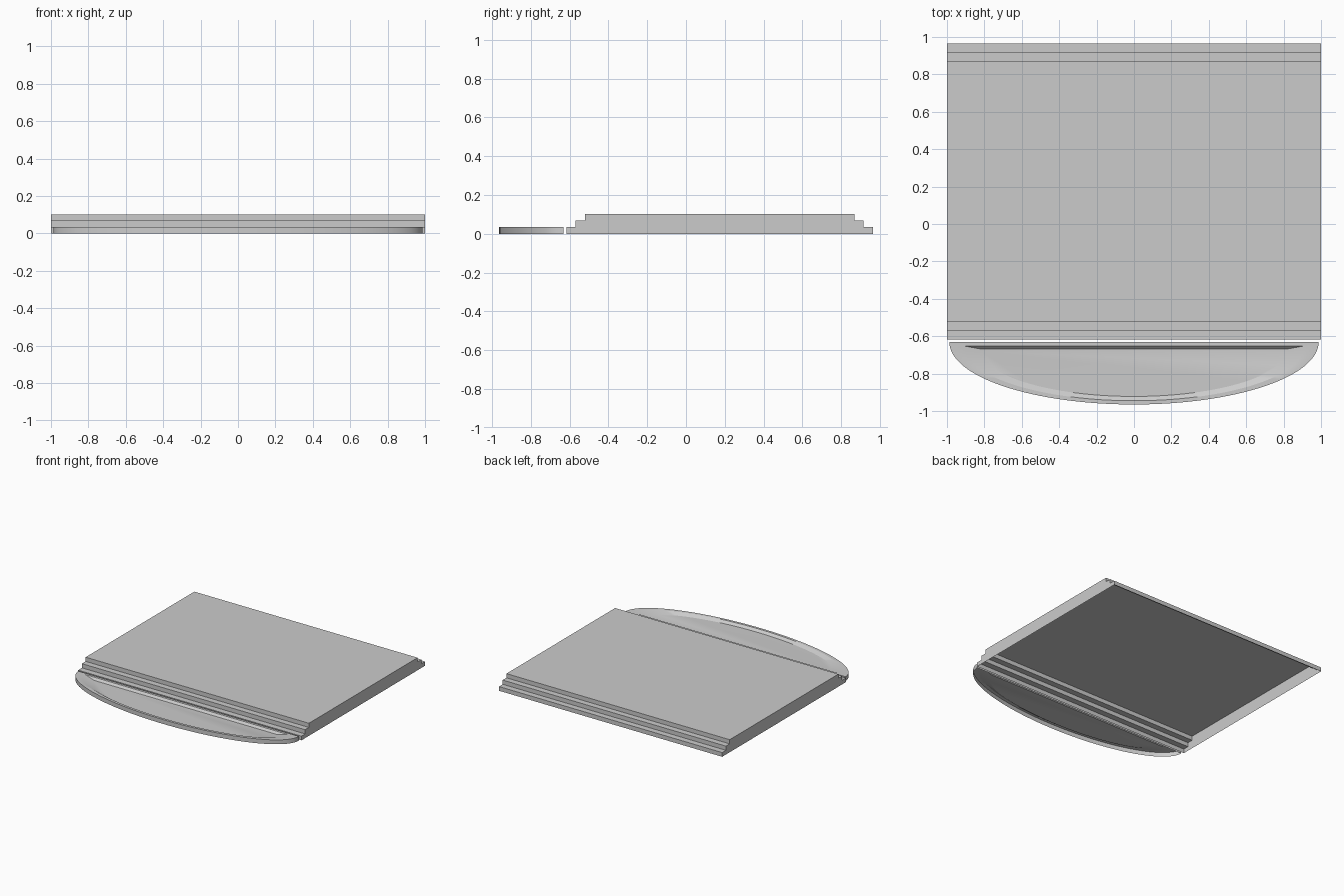
import bpy
import math

if "Cube" in bpy.data.objects:
    bpy.data.objects.remove(bpy.data.objects["Cube"])


def make_object(name, verts, faces):
    mesh = bpy.data.meshes.new(name)
    mesh.from_pydata(verts, [], faces)
    mesh.update()
    obj = bpy.data.objects.new(name, mesh)
    bpy.context.collection.objects.link(obj)
    return obj


# Stepped platform: side profile (y, z) swept across x, open underneath
Y_FRONT, Y_BACK, RUN, RISE, STEPS = -0.617, 0.965, 0.048, 0.034, 3
front = []
for i in range(STEPS):
    y = Y_FRONT + RUN * i
    front += [(y, RISE * i), (y, RISE * (i + 1))]
mid = Y_FRONT + Y_BACK
profile = front + [(mid - y, z) for y, z in reversed(front)]
n = len(profile)
verts = [(x, y, z) for x in (-1, 1) for y, z in profile]
faces = [(i, n + i, n + i + 1, i + 1) for i in range(n - 1)]
faces += [tuple(range(n)), tuple(reversed(range(n, 2 * n)))]
make_object("stepped_platform", verts, faces)


# Half-round front dish: nested half-ellipse rings, open underneath
SEG = 64


def half_ring(half_width, y_back, y_front, z):
    pts = []
    for i in range(SEG + 1):
        a = math.pi * i / SEG
        pts.append((-half_width * math.cos(a),
                    y_back - (y_back - y_front) * math.sin(a), z))
    return pts


rings = [
    half_ring(0.987, -0.632, -0.965, 0.0),     # outer foot
    half_ring(0.987, -0.632, -0.965, 0.035),   # outer rim
    half_ring(0.91, -0.652, -0.945, 0.035),    # inner rim
    half_ring(0.82, -0.668, -0.922, 0.018),    # recessed floor
]
m = SEG + 1
verts = [p for ring in rings for p in ring]
faces = []
for r in range(len(rings) - 1):
    for i in range(m):
        j = (i + 1) % m
        faces.append((r * m + i, r * m + j, (r + 1) * m + j, (r + 1) * m + i))
faces.append(tuple(range(3 * m, 4 * m)))
dish = make_object("front_half_round_dish", verts, faces)

# Smooth the curved wall while keeping the rim edges crisp
bpy.context.view_layer.objects.active = dish
dish.select_set(True)
bpy.ops.object.shade_smooth_by_angle(angle=math.radians(25))
